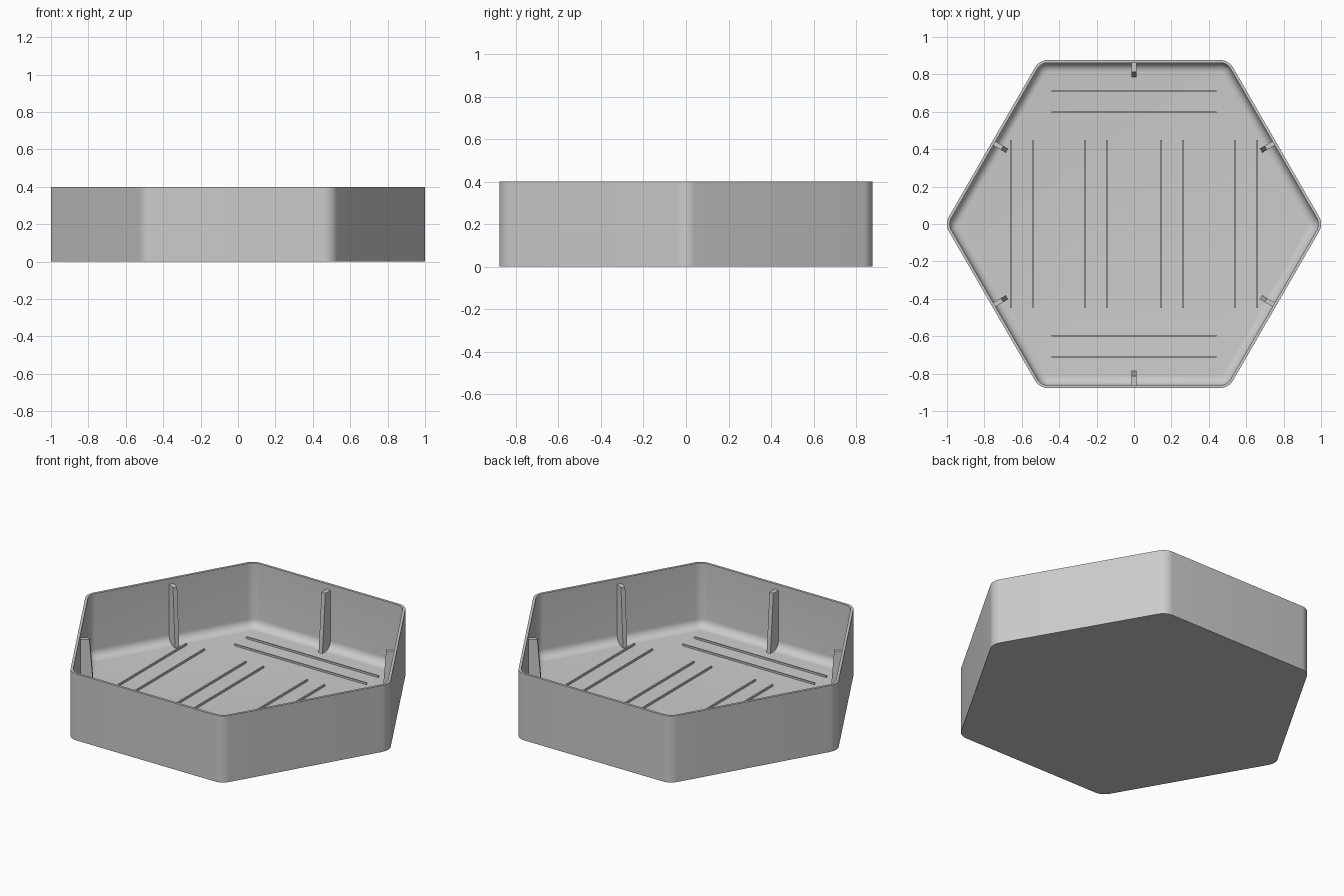
import bpy, bmesh, math
from mathutils import Matrix, Vector

if "Cube" in bpy.data.objects:
    bpy.data.objects.remove(bpy.data.objects["Cube"], do_unlink=True)

APOTHEM, CORNER, HEIGHT = 0.877, 0.08, 0.4
WALL, FLOOR, FILLET = 0.015, 0.015, 0.05

grey = bpy.data.materials.new("light_grey")
grey.use_nodes = True
grey.diffuse_color = (0.6, 0.6, 0.6, 1)
grey.node_tree.nodes["Principled BSDF"].inputs["Base Color"].default_value = (0.6, 0.6, 0.6, 1)


def make_object(name, bm, smooth=False):
    bmesh.ops.recalc_face_normals(bm, faces=bm.faces)
    mesh = bpy.data.meshes.new(name)
    bm.to_mesh(mesh)
    bm.free()
    mesh.materials.append(grey)
    obj = bpy.data.objects.new(name, mesh)
    bpy.context.collection.objects.link(obj)
    if smooth:
        bpy.ops.object.select_all(action="DESELECT")
        obj.select_set(True)
        bpy.context.view_layer.objects.active = obj
        bpy.ops.object.shade_smooth_by_angle(angle=math.radians(35))
    return obj


def hex_ring(bm, inset, z, steps=8):
    """Rounded hexagon, inset from the outer wall."""
    radius = CORNER - inset
    centre = (APOTHEM - CORNER) / math.cos(math.pi / 6)
    ring = []
    for k in range(6):
        mid = k * math.pi / 3
        for s in range(steps + 1):
            a = mid + (s / steps - 0.5) * math.pi / 3
            ring.append(bm.verts.new((centre * math.cos(mid) + radius * math.cos(a),
                                      centre * math.sin(mid) + radius * math.sin(a), z)))
    return ring


# Tray: outer wall, rim, inner wall, fillet and floor
profile = [(0, 0), (0, HEIGHT), (WALL, HEIGHT)]
for i in range(9):
    a = i / 8 * math.pi / 2
    profile.append((WALL + FILLET * (1 - math.cos(a)), FLOOR + FILLET * (1 - math.sin(a))))
bm = bmesh.new()
rings = [hex_ring(bm, inset, z) for inset, z in profile]
for lower, upper in zip(rings, rings[1:]):
    for i in range(len(lower)):
        j = (i + 1) % len(lower)
        bm.faces.new((lower[i], lower[j], upper[j], upper[i]))
bm.faces.new(rings[0])
bm.faces.new(rings[-1])
make_object("tray", bm, smooth=True)

# Tapered support post in the middle of each wall
post_profile = [(0.87, 0.008), (0.785, 0.008), (0.813, 0.368), (0.87, 0.368)]
for k in range(6):
    bm = bmesh.new()
    face = bm.faces.new([bm.verts.new((r, -0.0125, z)) for r, z in post_profile])
    extruded = bmesh.ops.extrude_face_region(bm, geom=[face])["geom"]
    bmesh.ops.translate(bm, vec=Vector((0, 0.025, 0)),
                        verts=[v for v in extruded if isinstance(v, bmesh.types.BMVert)])
    bm.transform(Matrix.Rotation(math.radians(30 + 60 * k), 4, "Z"))
    make_object(f"support_post_{k + 1}", bm)


def floor_rail(name, x, y, length_x, length_y):
    bm = bmesh.new()
    bmesh.ops.create_cube(bm, size=1)
    bm.transform(Matrix.Translation((x, y, FLOOR + 0.003))
                 @ Matrix.Diagonal((length_x, length_y, 0.016, 1)))
    make_object(name, bm)


# Paired guide rails on the floor
for side, label in ((-1, "right"), (1, "left")):
    for n, x in enumerate((0.147, 0.262, 0.54, 0.66)):
        floor_rail(f"{label}_rail_{n + 1}", side * x, 0, 0.008, 0.9)
for side, label in ((-1, "front"), (1, "back")):
    for n, y in enumerate((0.597, 0.71)):
        floor_rail(f"{label}_rail_{n + 1}", 0, side * y, 0.88, 0.008)
